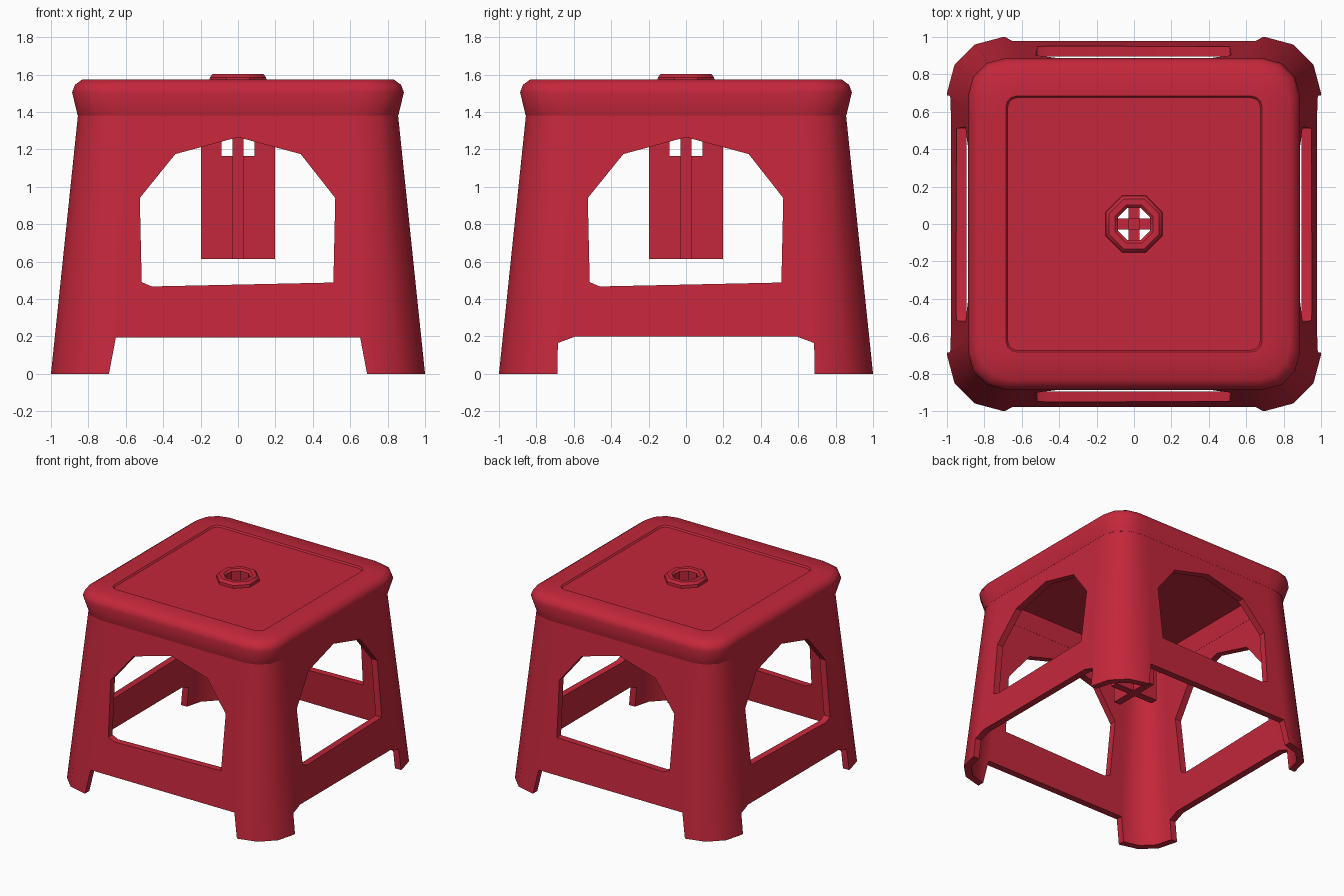
import bpy, bmesh, math

if "Cube" in bpy.data.objects:
    bpy.data.objects.remove(bpy.data.objects["Cube"])

red = bpy.data.materials.new("red plastic")
red.diffuse_color = (0.55, 0.02, 0.043, 1)
red.use_nodes = True
red.node_tree.nodes["Principled BSDF"].inputs["Base Color"].default_value = red.diffuse_color


def make(name, bm):
    bmesh.ops.recalc_face_normals(bm, faces=bm.faces)
    me = bpy.data.meshes.new(name)
    bm.to_mesh(me)
    bm.free()
    me.materials.append(red)
    ob = bpy.data.objects.new(name, me)
    bpy.context.collection.objects.link(ob)
    return ob


def rounded_square(w, r, z):
    """Square ring with 3-segment round corners and two extra points per side."""
    pts = []
    for q in range(4):
        c, s = round(math.cos(q * math.pi / 2)), round(math.sin(q * math.pi / 2))
        side = [(w, -0.58), (w, 0.58)]
        for i in range(4):
            a = math.radians(30 * i)
            side.append((w - r + r * math.cos(a), w - r + r * math.sin(a)))
        pts += [(x * c - y * s, x * s + y * c, z) for x, y in side]
    return pts


def loft(name, rings, closed):
    bm = bmesh.new()
    loops = [[bm.verts.new(p) for p in ring] for ring in rings]
    n = len(loops[0])
    pairs = list(zip(loops, loops[1:]))
    if closed:
        pairs.append((loops[-1], loops[0]))
    else:
        bm.faces.new(loops[0])
        bm.faces.new(loops[-1])
    for a, b in pairs:
        for i in range(n):
            j = (i + 1) % n
            bm.faces.new((a[i], a[j], b[j], b[i]))
    return make(name, bm)


def prism(name, outline, depth, along_x=False):
    """Extrude an (across, z) outline through the whole stool."""
    rings = [[(d, u, z) if along_x else (u, d, z) for u, z in outline]
             for d in (-depth, depth)]
    return loft(name, rings, False)


def cut(ob, cutter):
    cutter.hide_render = True
    cutter.hide_set(True)
    m = ob.modifiers.new("cut", 'BOOLEAN')
    m.operation = 'DIFFERENCE'
    m.solver = 'EXACT'
    m.object = cutter


def finish(ob, angle):
    """Apply the cuts, then smooth while keeping hard edges."""
    bpy.ops.object.select_all(action='DESELECT')
    ob.select_set(True)
    bpy.context.view_layer.objects.active = ob
    for m in list(ob.modifiers):
        bpy.ops.object.modifier_apply(modifier=m.name)
    bpy.ops.object.shade_smooth_by_angle(angle=math.radians(angle))


# Tapered hollow leg frame
frame = loft("leg_frame", [
    rounded_square(1.0, 0.30, 0), rounded_square(0.855, 0.20, 1.39),
    rounded_square(0.80, 0.155, 1.39), rounded_square(0.945, 0.25, 0)], True)

# Window and foot-gap cutters through both pairs of walls
window = [(-0.515, 0.49), (-0.46, 0.467), (0.51, 0.488), (0.52, 0.94),
          (0.335, 1.175), (0, 1.265), (-0.335, 1.175), (-0.525, 0.94)]
gap_front = [(-0.69, -0.1), (0.69, -0.1), (0.69, 0), (0.653, 0.195),
             (-0.653, 0.195), (-0.69, 0)]
gap_side = [(-0.69, -0.1), (0.69, -0.1), (0.685, 0.165), (0.59, 0.2),
            (-0.59, 0.2), (-0.685, 0.165)]
for side, gap in ((False, gap_front), (True, gap_side)):
    cut(frame, prism("window_cutter", window, 1.2, side))
    cut(frame, prism("foot_gap_cutter", gap, 1.2, side))
finish(frame, 35)

# Seat cap: ceiling, inner wall, bulging rim, shallow recessed panel
seat = loft("seat", [
    rounded_square(0.78, 0.15, 1.525), rounded_square(0.80, 0.155, 1.38),
    rounded_square(0.857, 0.20, 1.38), rounded_square(0.887, 0.20, 1.505),
    rounded_square(0.872, 0.19, 1.545), rounded_square(0.832, 0.17, 1.574),
    rounded_square(0.685, 0.06, 1.574), rounded_square(0.675, 0.05, 1.562)], False)


def circle(r, z, n=8):
    return [(r * math.cos(2 * math.pi * (i + 0.5) / n),
             r * math.sin(2 * math.pi * (i + 0.5) / n), z) for i in range(n)]


cut(seat, loft("hole_cutter", [circle(0.095, 1.3), circle(0.095, 1.8)], False))
finish(seat, 40)

# Raised collar around the centre hole
collar = loft("hole_collar", [
    circle(0.165, 1.555), circle(0.163, 1.585), circle(0.145, 1.604),
    circle(0.11, 1.604), circle(0.093, 1.59), circle(0.093, 1.50),
    circle(0.12, 1.50), circle(0.12, 1.555)], True)
finish(collar, 35)

# Crossed ribs hanging under the seat, notched below the hole
rib = [(-0.197, 0.615), (0.197, 0.615), (0.197, 1.53), (0.088, 1.53),
       (0.088, 1.165), (0.03, 1.165), (0.03, 1.53), (-0.03, 1.53),
       (-0.03, 1.165), (-0.088, 1.165), (-0.088, 1.53), (-0.197, 1.53)]
prism("cross_rib_front", rib, 0.03)
prism("cross_rib_side", rib, 0.03, True)
